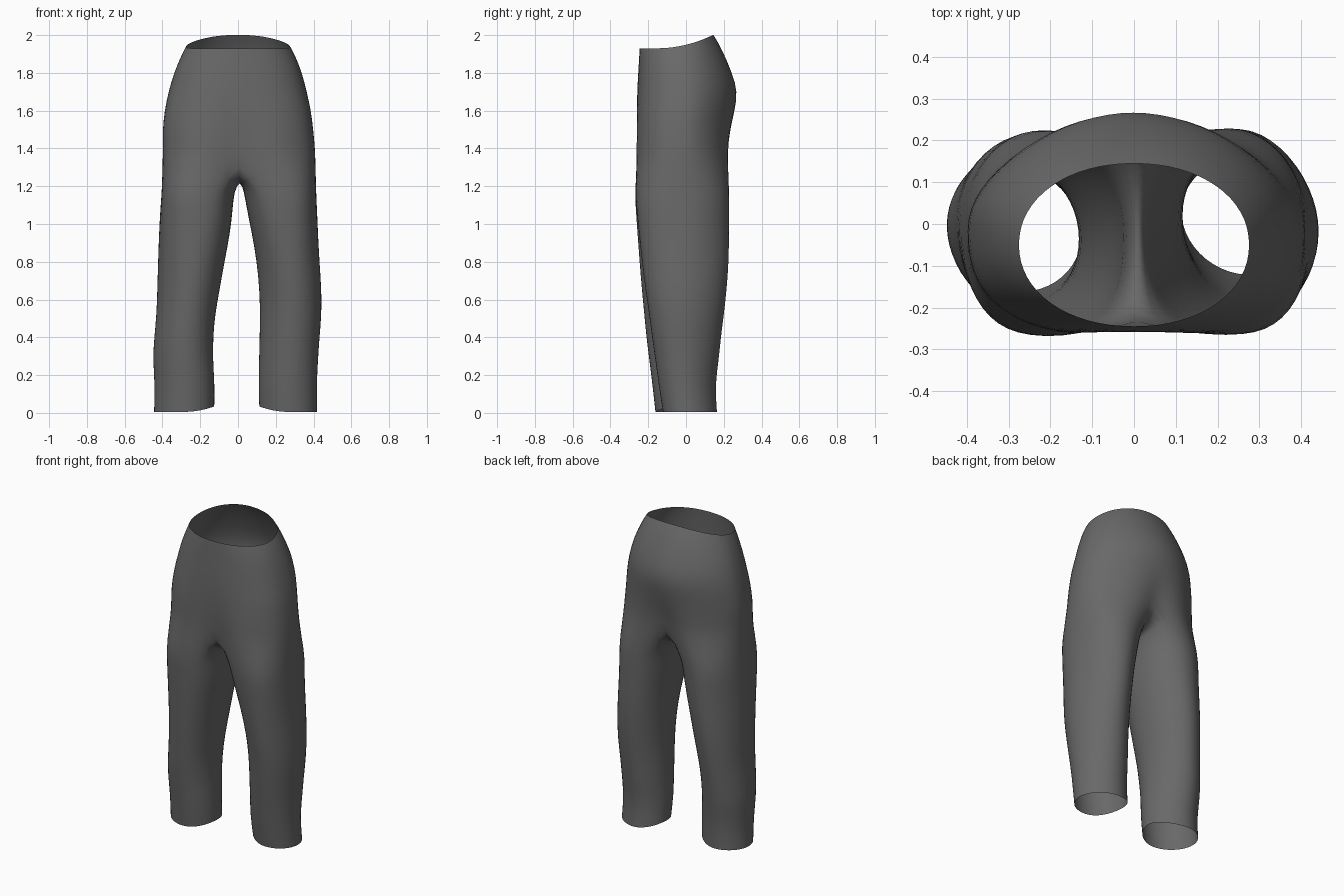
import bpy, bmesh, math

if "Cube" in bpy.data.objects:
    bpy.data.objects.remove(bpy.data.objects["Cube"])

N = 32            # points around the hips
LEG = 24          # points around each leg (16 outer steps + 8 inner steps)

cloth = bpy.data.materials.new("charcoal_cloth")
cloth.diffuse_color = (0.14, 0.14, 0.14, 1)
cloth.use_nodes = True
cloth.node_tree.nodes["Principled BSDF"].inputs["Base Color"].default_value = cloth.diffuse_color

# Hips: z, left x, right x, front y, back y, front roundness, back roundness
HIPS = [
    (1.93, -.277, .277, -.246, .146, 2.1, 2.1),
    (1.89, -.300, .303, -.249, .186, 2.2, 2.0),
    (1.80, -.341, .341, -.254, .246, 2.4, 1.9),
    (1.70, -.370, .366, -.260, .276, 2.5, 1.8),
    (1.60, -.391, .389, -.266, .265, 2.6, 1.8),
    (1.50, -.401, .400, -.272, .253, 2.6, 1.85),
    (1.42, -.400, .408, -.275, .246, 2.6, 1.95),
    (1.35, -.400, .412, -.276, .242, 2.6, 2.05),
]

# Legs: z, inner x, outer x, front y, back y
RIGHT_LEG = [
    (1.17, .030, .415, -.270, .232),
    (1.08, .045, .420, -.264, .231),
    (0.95, .072, .425, -.251, .230),
    (0.80, .098, .433, -.235, .229),
    (0.65, .112, .444, -.216, .217),
    (0.52, .115, .444, -.196, .202),
    (0.40, .113, .433, -.181, .186),
    (0.28, .110, .425, -.163, .175),
    (0.15, .107, .418, -.146, .155),
    (0.005, .111, .421, -.123, .165),
]
LEFT_LEG = [
    (1.17, .020, .405, -.273, .228),
    (1.08, .026, .413, -.268, .226),
    (0.95, .040, .420, -.259, .222),
    (0.80, .070, .425, -.248, .217),
    (0.65, .096, .429, -.235, .204),
    (0.52, .120, .433, -.222, .188),
    (0.40, .130, .445, -.211, .173),
    (0.28, .131, .453, -.195, .161),
    (0.15, .122, .441, -.179, .141),
    (0.005, .124, .446, -.163, .141),
]


def ramp(value, start, end):
    """0 at start, 1 at end, held outside."""
    return min(1, max(0, (value - start) / (end - start)))


def rounded(angle, front, back):
    """Point on a unit superellipse with its own roundness front and back."""
    c, s = math.cos(angle), math.sin(angle)
    power = front if s < 0 else back
    return (math.copysign(abs(c) ** (2 / power), c),
            math.copysign(abs(s) ** (2 / power), s))


def bridge(bm, upper, lower, flip=False):
    """Join two closed rings with quads."""
    for i in range(len(upper)):
        j = (i + 1) % len(upper)
        quad = [upper[i], lower[i], lower[j], upper[j]]
        bm.faces.new(quad[::-1] if flip else quad)


bm = bmesh.new()

# Waist and hips, counted from the front centre round by the right side
previous = None
for z, xl, xr, yf, yb, pf, pb in HIPS:
    ring = []
    rise = .072 * ramp(z, 1.81, 1.93)             # waistband is higher at the back
    dent = .18 * ramp(z, 1.70, 1.35) ** 1.5       # groove between the legs
    drop = .03 * ramp(z, 1.50, 1.35)
    for i in range(N):
        u, v = rounded(2 * math.pi * i / N - math.pi / 2, pf, pb)
        x = (xl + xr) / 2 + u * (xr - xl) / 2
        y = (yf + yb) / 2 + v * (yb - yf) / 2
        middle = math.exp(-(x / .09) ** 2)
        lift = rise * (max(0, y + .15) / (yb + .15)) ** 2
        lift += drop * middle * (-1 if v < 0 else 1)
        ring.append(bm.verts.new((x, y * (1 - dent * middle), z + lift)))
    if previous:
        bridge(bm, previous, ring)
    previous = ring
hips = previous

# Crotch seam hanging between the back centre and the front centre
back, front = hips[N // 2].co, hips[0].co
seam = []
for k in range(1, 8):
    t = k / 8
    p = back.lerp(front, t)
    sag = math.sin(math.pi * t) ** .8
    seam.append(bm.verts.new((.012 * sag, p.y, p.z - .115 * sag)))

# Legs grow from half of the hip ring plus the seam
for side, rows in ((1, RIGHT_LEG), (-1, LEFT_LEG)):
    previous = [hips[(side * i) % N] for i in range(N // 2 + 1)] + seam
    for z, xi, xo, yf, yb in rows:
        ring = []
        pf = 2 + .55 * ramp(z, .75, 1.17)
        pb = 1.9 + .2 * ramp(z, .95, 1.17)
        skew = .09 * ramp(z, 1.25, .65)           # slight twist of the cloth
        for k in range(LEG):
            u, v = rounded(math.radians(-120 + 360 * k / LEG), pf, pb)
            x = (xi + xo) / 2 + u * (xo - xi) / 2
            y = (yf + yb) / 2 + (v - skew * side * u) * (yb - yf) / 2
            hem = .03 * max(0, -u) ** 2 if z < .05 else 0    # hem rises on the inside
            ring.append(bm.verts.new((side * x, y, z + hem)))
        bridge(bm, previous, ring, side < 0)
        previous = ring

mesh = bpy.data.meshes.new("trousers")
bm.to_mesh(mesh)
bm.free()
mesh.materials.append(cloth)
for face in mesh.polygons:
    face.use_smooth = True
trousers = bpy.data.objects.new("trousers", mesh)
bpy.context.collection.objects.link(trousers)

# Soften the cloth
soft = trousers.modifiers.new("soft_cloth", 'SUBSURF')
soft.levels = soft.render_levels = 1
